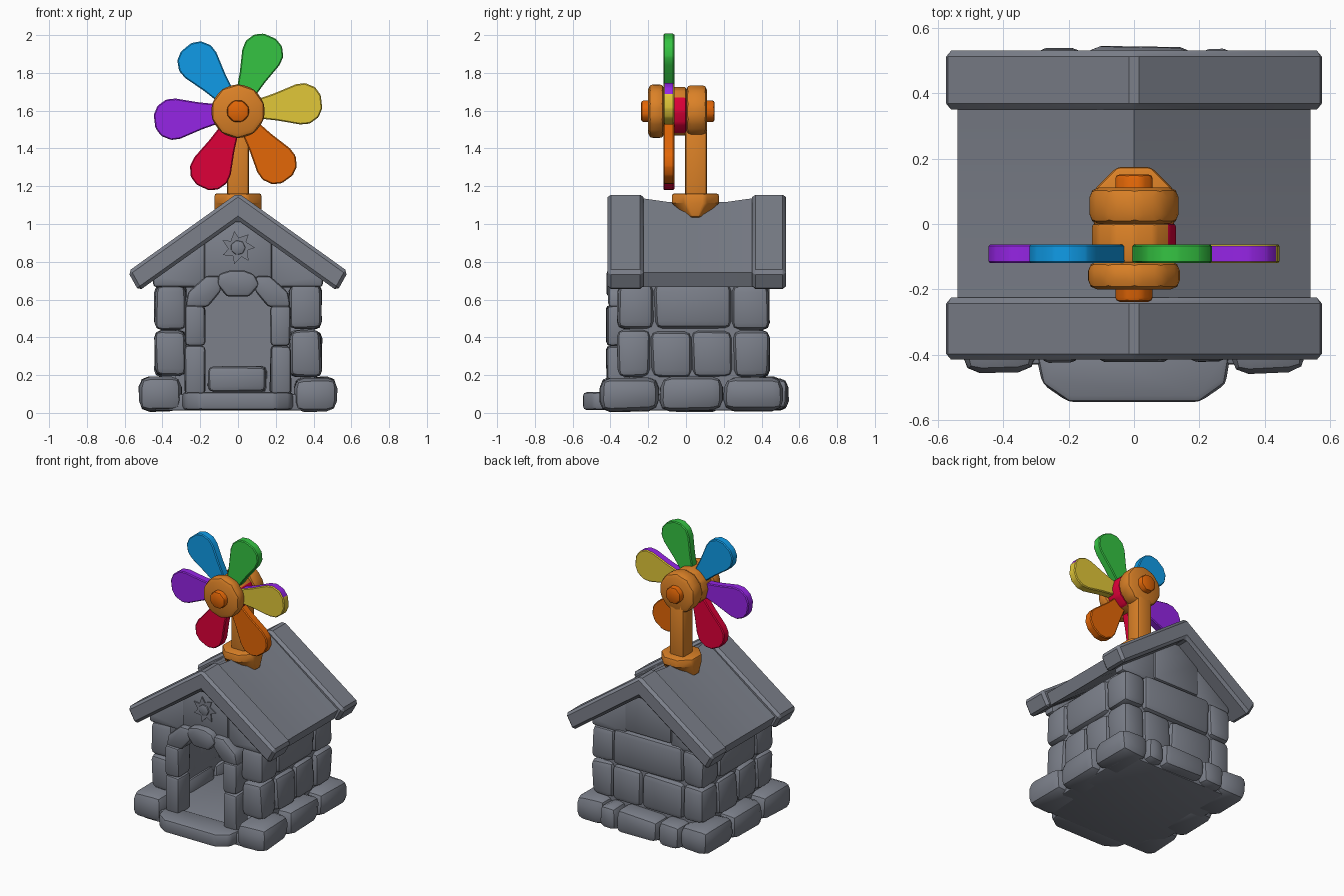
import bpy, bmesh, math, random

random.seed(4)
if "Cube" in bpy.data.objects:
    bpy.data.objects.remove(bpy.data.objects["Cube"])


def material(name, r, g, b):
    m = bpy.data.materials.new(name)
    m.use_nodes = True
    m.diffuse_color = (r, g, b, 1)
    m.node_tree.nodes["Principled BSDF"].inputs["Base Color"].default_value = (r, g, b, 1)
    return m


stone = material("grey stone", 0.20, 0.215, 0.255)
wood = material("orange wood", 0.71, 0.22, 0.02)
yellow = material("yellow", 0.75, 0.57, 0.04)
green = material("green", 0.035, 0.55, 0.055)
blue = material("blue", 0.005, 0.33, 0.80)
purple = material("purple", 0.30, 0.018, 0.78)
red = material("red", 0.73, 0.0, 0.04)
orange = material("bright orange", 0.77, 0.135, 0.002)
parts = []


def finish(name, bm, mat, bevel, segments=2):
    """Round the sharp edges and add the mesh to the scene."""
    bmesh.ops.recalc_face_normals(bm, faces=bm.faces)
    if bevel:
        sharp = [e for e in bm.edges if e.calc_face_angle(0) > 0.4]
        bmesh.ops.bevel(bm, geom=sharp, offset=bevel, segments=segments,
                        profile=0.5, affect='EDGES', clamp_overlap=True)
    mesh = bpy.data.meshes.new(name)
    bm.to_mesh(mesh)
    bm.free()
    mesh.materials.append(mat)
    ob = bpy.data.objects.new(name, mesh)
    bpy.context.collection.objects.link(ob)
    parts.append(ob)
    return ob


def prism(name, pts, stations, mat, bevel=0.015, axis='y', segments=2):
    """Sweep a profile along an axis through the given stations."""
    bm = bmesh.new()
    rings = []
    for a in stations:
        place = {'y': lambda u, v: (u, a, v), 'x': lambda u, v: (a, u, v),
                 'z': lambda u, v: (u, v, a)}[axis]
        rings.append([bm.verts.new(place(u, v)) for u, v in pts])
    n = len(pts)
    for r0, r1 in zip(rings, rings[1:]):
        for i in range(n):
            bm.faces.new((r0[i], r0[(i + 1) % n], r1[(i + 1) % n], r1[i]))
    bm.faces.new(rings[0])
    bm.faces.new(rings[-1])
    return finish(name, bm, mat, bevel, segments)


def block(name, x, y, z, bevel=0.038, jitter=0.015, mat=stone):
    """A chunky, slightly irregular stone filling the given ranges."""
    bm = bmesh.new()
    bmesh.ops.create_cube(bm, size=1)
    for v in bm.verts:
        for i, (lo, hi) in enumerate((x, y, z)):
            side = 1 if v.co[i] > 0 else -1
            v.co[i] = (hi if side > 0 else lo) - side * random.uniform(0, jitter)
    return finish(name, bm, mat, bevel)


def circle(r, n, cz=0.0, turn=0.0):
    return [(r * math.cos(turn + math.tau * i / n),
             cz + r * math.sin(turn + math.tau * i / n)) for i in range(n)]


def mirrored(pts, s):
    return [(s * u, v) for u, v in pts]


# Floor, doorstep and inner step
block("floor", (-.44, .44), (-.43, .47), (.012, .1), .01, 0)
prism("doorstep", [(-.3, -.4), (-.28, -.49), (-.2, -.545), (.2, -.545), (.28, -.49), (.295, -.4), (.25, -.34), (-.25, -.34)],
      (.015, .11), stone, .02, 'z')
block("inner_step", (-.17, .16), (.18, .37), (.1, .25), .03)

# Footing stones
for s in (-1, 1):
    for y in ((-.467, -.135), (-.15, .21), (.19, .525)):
        xs = sorted((s * .29, s * .53))
        block("footing_stone", xs, y, (.003, .197), .055, .018)
for x in ((-.32, -.14), (-.15, .19), (.18, .32)):
    block("rear_footing_stone", x, (.34, .547), (.01, .185), .04)

# Side walls, with a backing that closes the joints
for s in (-1, 1):
    block("side_wall_core", sorted((s * .33, s * .405)), (-.3, .39), (.09, .7), 0, 0)
    rows = (((.185, .445), (-.365, -.185, .03, .25, .445)),
            ((.435, .69), (-.365, -.17, .24, .445)))
    for z, cuts in rows:
        for a, b in zip(cuts, cuts[1:]):
            corner = a < -.3 or b > .4
            inner = .265 if corner else .32
            block("wall_stone", sorted((s * inner, s * .448)), (a - .005, b + .005), z)

# Rear wall
block("rear_wall_core", (-.36, .36), (.33, .405), (.09, .7), 0, 0)
for z, cuts in (((.18, .445), (-.28, .05, .28)), ((.435, .7), (-.28, .28))):
    for a, b in zip(cuts, cuts[1:]):
        block("rear_wall_stone", (a - .005, b + .005), (.34, .447), z)

# Gables, each made of three fitted stones
wedge = [(.17, .665), (.45, .665), (.45, .73), (.17, .93)]
crown = [(-.18, .7), (.18, .7), (.18, .93), (0, 1.05), (-.18, .93)]
for y0, y1 in ((-.37, -.27), (.33, .43)):
    prism("gable_crown", crown, (y0, y1), stone, .015)
    for s in (-1, 1):
        prism("gable_wedge", mirrored(wedge, s), (y0 + .01, y1 - .01), stone, .02)

# Doorway arch
arch = [(.16, .56), (.28, .56), (.265, .64), (.17, .725), (.09, .725), (.09, .645)]
for s in (-1, 1):
    for z in ((.09, .36), (.35, .575)):
        block("door_jamb", sorted((s * .165, s * .285)), (-.425, -.27), z, .022, .01)
    prism("arch_stone", mirrored(arch, s), (-.412, -.28), stone, .02)
prism("keystone", [(-.06, .615), (.06, .615), (.115, .68), (.085, .735), (.03, .755), (-.04, .755), (-.105, .735), (-.11, .68)],
      (-.422, -.28), stone, .02)

# Star ornament in the front gable
star = []
for i in range(14):
    r = .09 if i % 2 == 0 else .052
    t = math.tau * i / 14 + (.15 if i % 2 else 0)
    star.append((r * math.cos(t), .875 + r * math.sin(t)))
prism("gable_star", star, (-.378, -.36), stone, 0)
prism("gable_star_centre", circle(.04, 7, .875), (-.388, -.36), stone, .006)

# Roof: slab with a sagging ridge between two thick end bands
slab = [(0, 1.14), (.54, .742), (.505, .668), (0, 1.03), (-.505, .668), (-.54, .742)]
roof = prism("roof_slab", slab, (-.26, -.1, .06, .22, .38), stone, 0)
for v in roof.data.vertices:
    v.co.z -= .03 * (1 - abs(v.co.x) / .54) * (1 - (abs(v.co.y - .06) / .32) ** 2)
band = [(0, 1.165), (.583, .748), (.526, .645), (0, 1.02), (-.526, .645), (-.583, .748)]
for ends in ((-.415, -.225), (.35, .53)):
    prism("roof_band", band, ends, stone, .018, segments=1)

# Pinwheel stand: a faceted saddle that narrows onto the ridge
saddle = prism("stand_saddle", [(u, v + .05) for u, v in circle(.135, 8, 0, math.pi / 8)],
               (1.035, 1.11, 1.162), wood, .014, 'z')
for v in saddle.data.vertices:
    if v.co.z < 1.09:
        v.co.y = .05 + (v.co.y - .05) * .45
block("stand_post", (-.057, .057), (-.005, .112), (1.08, 1.55), .018, 0, wood)

# Pinwheel hubs and axle
HUB = 1.597
prism("rear_hub", circle(.143, 10, HUB, .3), (0, .112), wood, .03)
prism("front_hub", circle(.147, 10, HUB, .3), (-.2, -.115), wood, .028)
prism("axle", circle(.062, 8, HUB, .39), (-.238, .152), orange, .014)
collar = prism("hub_collar", circle(.13, 12, HUB), (-.12, .002), wood, .012)
collar.data.materials.append(red)
for f in collar.data.polygons:
    if f.center.x > .05 and f.center.z < HUB + .07:
        f.material_index = 1

# Pinwheel petals
half = [(.08, .045), (.2, .072), (.32, .107), (.37, .108), (.42, .08), (.445, .035)]
outline = half + [(r, -w) for r, w in reversed(half)]
petals = ((yellow, 6.5, 1), (green, 67, .97), (blue, 129, .98),
          (purple, 187, 1), (red, 245, 1), (orange, 306, 1))
for mat, angle, length in petals:
    t = math.radians(angle)
    c, s = math.cos(t), math.sin(t)
    pts = [(r * length * c - w * s, HUB + r * length * s + w * c) for r, w in outline]
    petal = prism(mat.name.replace(" ", "_") + "_petal", pts, (-.12, -.062), mat, .006, segments=1)
    if mat is yellow:
        # upper rim shows the neighbouring paint
        petal.data.materials.append(purple)
        for f in petal.data.polygons:
            if f.normal.z > .5 and abs(f.normal.y) < .3:
                f.material_index = 1

# Soft shading with crisp edges
bpy.ops.object.select_all(action='DESELECT')
for ob in parts:
    ob.select_set(True)
bpy.context.view_layer.objects.active = parts[0]
bpy.ops.object.shade_smooth_by_angle(angle=math.radians(32))
